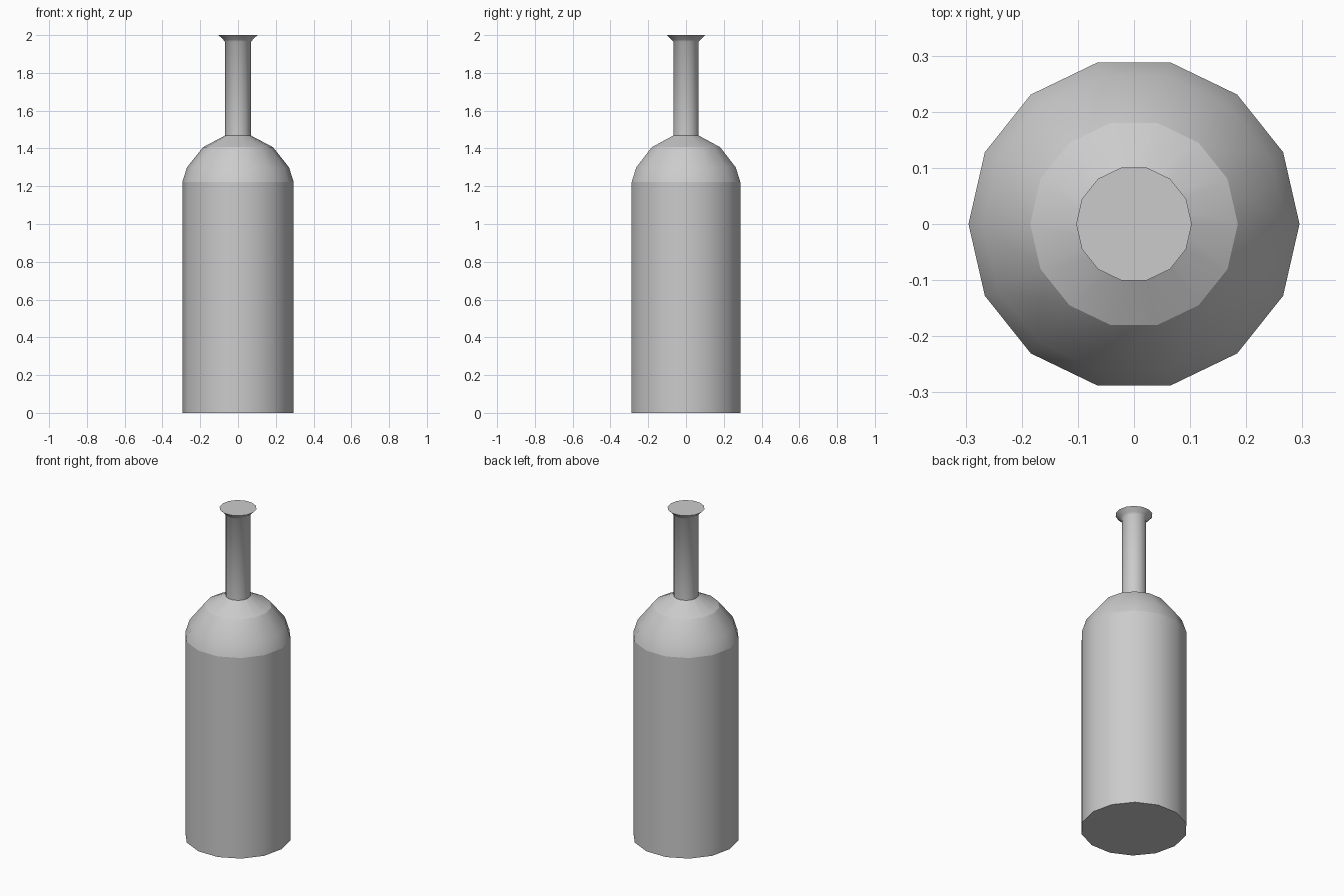
import bpy, bmesh
from math import cos, sin, tau

if "Cube" in bpy.data.objects:
    bpy.data.objects.remove(bpy.data.objects["Cube"])

SIDES = 14


def lathe(name, profile, sharp_rings):
    """Spin a (radius, height) profile around z, capping both ends."""
    bm = bmesh.new()
    rings = [[bm.verts.new((r * cos(tau * i / SIDES), r * sin(tau * i / SIDES), z))
              for i in range(SIDES)] for r, z in profile]
    for low, high in zip(rings, rings[1:]):
        for i in range(SIDES):
            j = (i + 1) % SIDES
            bm.faces.new((low[i], low[j], high[j], high[i])).smooth = True
    bm.faces.new(rings[0][::-1])
    bm.faces.new(rings[-1])
    # Crisp shading breaks between the bottle's sections
    for k in sharp_rings:
        for i in range(SIDES):
            bm.edges.get((rings[k][i], rings[k][(i + 1) % SIDES])).smooth = False
    mesh = bpy.data.meshes.new(name)
    bm.to_mesh(mesh)
    bm.free()
    obj = bpy.data.objects.new(name, mesh)
    bpy.context.collection.objects.link(obj)
    return obj


# Whole bottle in one skin: base, body, shoulder, neck, flared lip
profile = [
    (0.295, 0.0), (0.295, 1.222),                    # body
    (0.27, 1.30), (0.185, 1.407), (0.069, 1.468),    # shoulder
    (0.069, 1.965),                                  # neck
    (0.079, 1.977), (0.103, 2.0),                    # lip
]
lathe("bottle", profile, sharp_rings=(0, 1, 3, 4, 7))
